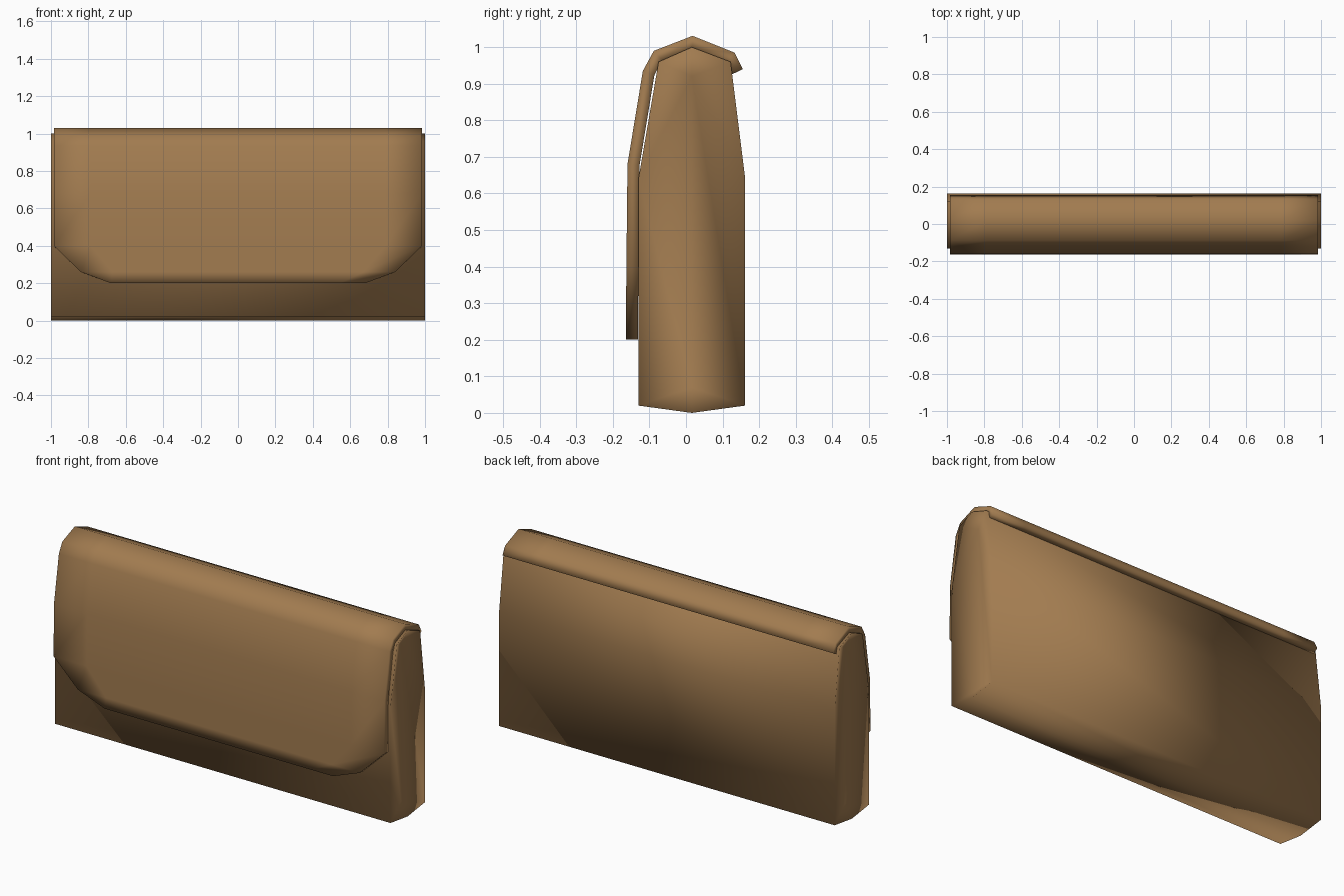
import bpy, bmesh

if "Cube" in bpy.data.objects:
    bpy.data.objects.remove(bpy.data.objects["Cube"])

leather = bpy.data.materials.new("brown_leather")
leather.diffuse_color = (0.36, 0.2, 0.08, 1)
leather.use_nodes = True
leather.node_tree.nodes["Principled BSDF"].inputs["Base Color"].default_value = leather.diffuse_color


def add_object(name, bm):
    mesh = bpy.data.meshes.new(name)
    bm.to_mesh(mesh)
    bm.free()
    mesh.materials.append(leather)
    for p in mesh.polygons:
        p.use_smooth = True
    obj = bpy.data.objects.new(name, mesh)
    bpy.context.collection.objects.link(obj)
    return obj


# Purse body: side profile (y, z) stretched along x, ends folded inward
profile = [(-0.13, 0.02), (0.016, 0.0), (0.162, 0.02), (0.162, 0.64),
           (0.122, 0.96), (0.016, 1.0), (-0.075, 0.96), (-0.13, 0.64)]
bm = bmesh.new()
rings = []
for side in (-1, 1):
    ring = [bm.verts.new((side, y, z)) for y, z in profile]
    low = bm.verts.new((side * 0.96, 0.016, 0.07))
    high = bm.verts.new((side * 0.96, 0.016, 0.92))
    for i in (0, 1):
        bm.faces.new((ring[i], ring[i + 1], low))
    for i in (3, 4, 5, 6):
        bm.faces.new((ring[i], ring[i + 1], high))
    bm.faces.new((ring[2], ring[3], high, low))
    bm.faces.new((ring[7], ring[0], low, high))
    rings.append(ring)
a, b = rings
for i in range(8):
    k = (i + 1) % 8
    bm.faces.new((a[i], a[k], b[k], b[i]))
bmesh.ops.recalc_face_normals(bm, faces=bm.faces)
add_object("purse_body", bm)

# Flap: rows of (half width, y, z) from the front edge over the top to the back lip
rows = [(0.68, -0.164, 0.2), (0.84, -0.164, 0.26), (0.985, -0.163, 0.4),
        (0.985, -0.16, 0.68), (0.985, -0.118, 0.935), (0.985, -0.088, 0.99),
        (0.985, 0.018, 1.031), (0.985, 0.133, 0.985), (0.985, 0.155, 0.94)]
bm = bmesh.new()
grid = [[bm.verts.new((w * f, y, z)) for f in (-1, -0.8, 0.8, 1)] for w, y, z in rows]
for r, s in zip(grid, grid[1:]):
    for j in range(3):
        bm.faces.new((r[j], r[j + 1], s[j + 1], s[j]))
flap = add_object("purse_flap", bm)
solid = flap.modifiers.new("thickness", 'SOLIDIFY')
solid.thickness = 0.033
solid.offset = -1
solid.use_even_offset = True
